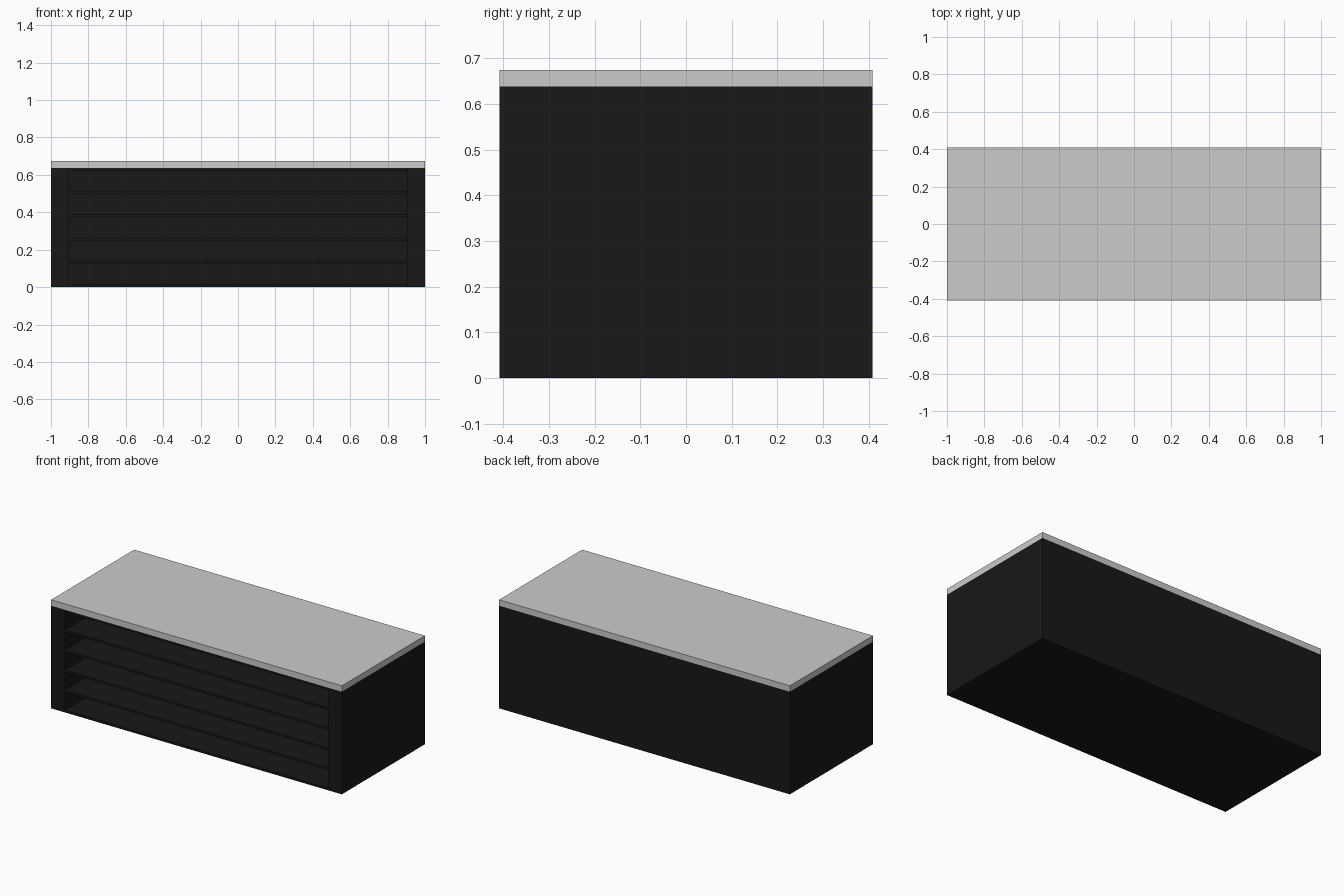
import bpy

if "Cube" in bpy.data.objects:
    bpy.data.objects.remove(bpy.data.objects["Cube"])

W, D = 1.0, 0.408          # half width, half depth
BODY_H, TOP_H = 0.638, 0.675
INNER = 0.905              # half width of the shelf openings
BACK = 0.02                # back panel thickness

black = bpy.data.materials.new("black_wood")
black.diffuse_color = (0.009, 0.009, 0.009, 1)
black.use_nodes = True
black.node_tree.nodes["Principled BSDF"].inputs["Base Color"].default_value = black.diffuse_color


def box(name, lo, hi, mat=None):
    size = [b - a for a, b in zip(lo, hi)]
    mid = [(a + b) / 2 for a, b in zip(lo, hi)]
    bpy.ops.mesh.primitive_cube_add(size=1, location=mid)
    ob = bpy.context.object
    ob.name = name
    ob.scale = size
    bpy.ops.object.transform_apply(location=False, rotation=False, scale=True)
    if mat:
        ob.data.materials.append(mat)
    return ob


# Thick side walls
box("left_side", (-W, -D, 0), (-INNER, D, BODY_H), black)
box("right_side", (INNER, -D, 0), (W, D, BODY_H), black)

# Back panel
box("back_panel", (-INNER, D - BACK, 0), (INNER, D, BODY_H), black)

# Bottom board, four shelves and top board, evenly spaced
names = ["bottom_board", "shelf_1", "shelf_2", "shelf_3", "shelf_4", "top_board"]
thick = 0.014
pitch = (BODY_H - thick) / (len(names) - 1)
for i, name in enumerate(names):
    z = i * pitch
    box(name, (-INNER, -D, z), (INNER, D - BACK, z + thick), black)

# Grey countertop
box("countertop", (-W, -D, BODY_H), (W, D, TOP_H))
